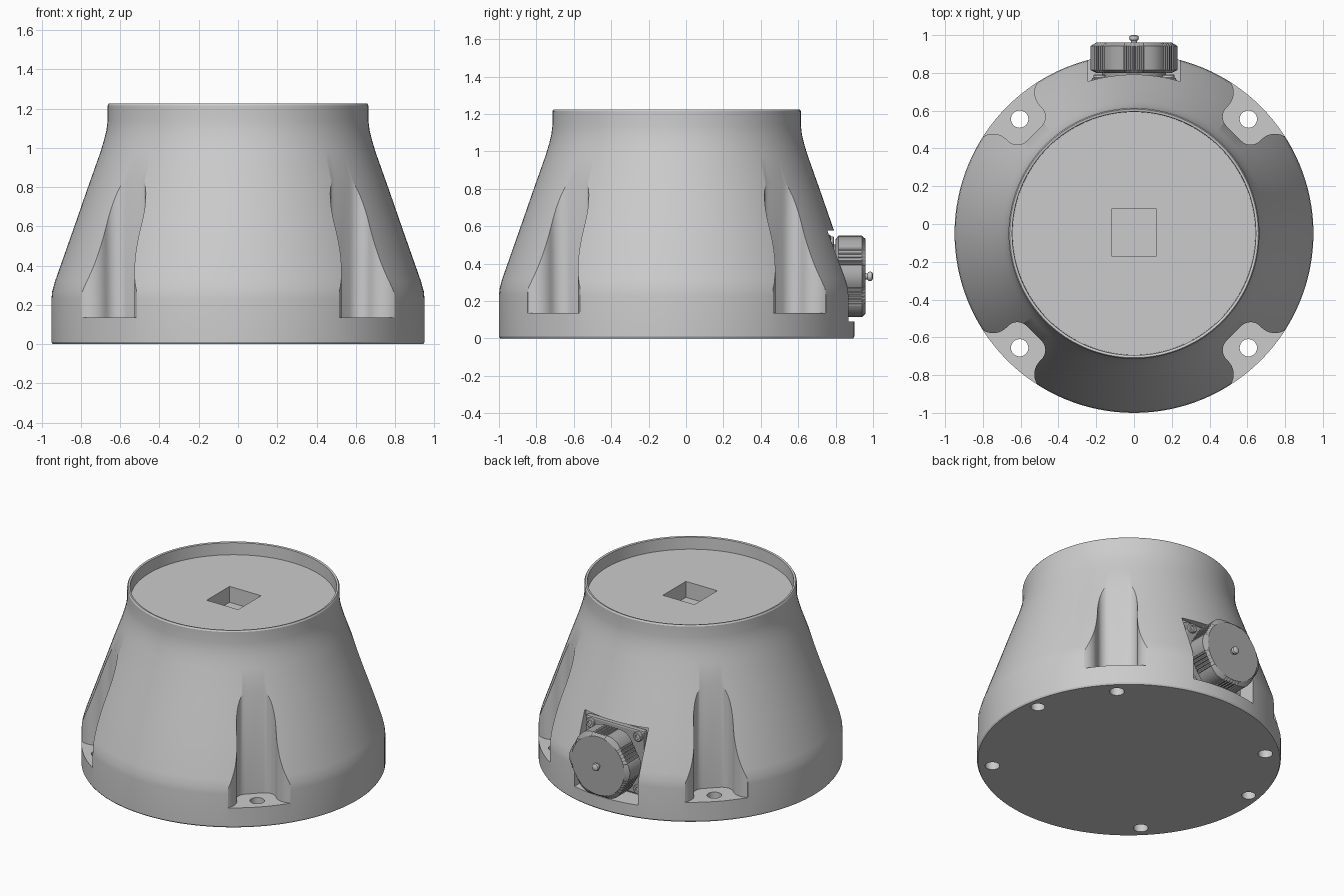
import bpy, bmesh, math
from mathutils import Matrix, Vector

cube = bpy.data.objects.get("Cube")
if cube:
    bpy.data.objects.remove(cube, do_unlink=True)

CY = -0.05            # y of the housing axis
CAP_Z = 0.332         # height of the connector axis
TO_BACK = Matrix.Rotation(-math.pi / 2, 4, 'X')   # local z becomes +y


def material(name, c):
    m = bpy.data.materials.new(name)
    m.use_nodes = True
    m.diffuse_color = (c, c, c, 1)
    b = m.node_tree.nodes["Principled BSDF"]
    b.inputs["Base Color"].default_value = (c, c, c, 1)
    b.inputs["Roughness"].default_value = 0.6
    return m


LIGHT = material("light grey", 0.6)
DARK = material("medium grey", 0.4)


def finish(name, bm, mat, matrix=Matrix()):
    bmesh.ops.recalc_face_normals(bm, faces=bm.faces)
    bm.transform(matrix)
    me = bpy.data.meshes.new(name)
    bm.to_mesh(me)
    bm.free()
    ob = bpy.data.objects.new(name, me)
    bpy.context.collection.objects.link(ob)
    me.materials.append(mat)
    return ob


def smooth(ob, angle=30):
    bpy.ops.object.select_all(action='DESELECT')
    ob.select_set(True)
    bpy.context.view_layer.objects.active = ob
    bpy.ops.object.shade_smooth_by_angle(angle=math.radians(angle))


def loft(rings):
    """Closed rings joined by quads, with end caps."""
    bm = bmesh.new()
    rows = [[bm.verts.new(p) for p in ring] for ring in rings]
    n = len(rows[0])
    for a, b in zip(rows, rows[1:]):
        for i in range(n):
            j = (i + 1) % n
            bm.faces.new((a[i], a[j], b[j], b[i]))
    bm.faces.new(rows[0][::-1])
    bm.faces.new(rows[-1])
    return bm


def lathe(profile, segs, wobble=lambda t, r: 0):
    angles = [2 * math.pi * i / segs for i in range(segs)]
    return loft([[((r + wobble(t, r)) * math.cos(t), (r + wobble(t, r)) * math.sin(t), z)
                  for t in angles] for r, z in profile])


def box(lo, hi):
    lo, hi = Vector(lo), Vector(hi)
    bm = bmesh.new()
    bmesh.ops.create_cube(bm, size=1)
    bm.transform(Matrix.Translation((lo + hi) / 2) @ Matrix.Diagonal((*(hi - lo), 1)))
    return bm


def cut(target, bm, matrix=Matrix()):
    cutter = finish("cutter", bm, LIGHT, matrix)
    cutter.hide_render = True
    mod = target.modifiers.new("cut", 'BOOLEAN')
    mod.operation, mod.solver, mod.object = 'DIFFERENCE', 'EXACT', cutter
    bpy.context.view_layer.objects.active = target
    bpy.ops.object.modifier_apply(modifier=mod.name)
    bpy.data.objects.remove(cutter, do_unlink=True)


# Housing: turned profile with a raised rim round the recessed top
profile = [(0.944, 0), (0.95, 0.01), (0.95, 0.23), (0.946, 0.27), (0.932, 0.32),
           (0.837, 0.59), (0.764, 0.8), (0.7, 0.98), (0.682, 1.04), (0.67, 1.09),
           (0.664, 1.14), (0.664, 1.215), (0.658, 1.225), (0.645, 1.222), (0.643, 1.14)]
housing = finish("housing", lathe(profile, 128), LIGHT, Matrix.Translation((0, CY, 0)))


# Bolt slots: upright prism with a flat back, rounded corners and a flared mouth
def slot_outline(back=0.748, half=0.125, corner=0.07, mouth=0.93, flare=0.1):
    side = []
    for k in range(9):
        a = math.radians(90 * k / 8)
        side.append((back + corner * (1 - math.cos(a)), half - corner * (1 - math.sin(a))))
    for k in range(9):
        a = math.radians(75 * k / 8)
        side.append((mouth - flare + flare * math.sin(a), half + flare * (1 - math.cos(a))))
    side.append((1.2, side[-1][1] + 0.05))
    return side + [(u, -v) for u, v in reversed(side)]


outline = slot_outline()
for q in range(4):
    turn = Matrix.Translation((0, CY, 0)) @ Matrix.Rotation(math.pi * (q / 2 + 0.25), 4, 'Z')
    cut(housing, loft([[(u, v, z) for u, v in outline] for z in (0.137, 0.95)]), turn)
    cut(housing, lathe([(0.046, -0.1), (0.046, 0.3)], 24),
        turn @ Matrix.Translation((0.856, 0, 0)))

# Blind holes under the base, square pocket on top, connector recess at the back
for s in (-1, 1):
    cut(housing, lathe([(0.044, -0.1), (0.044, 0.1)], 24),
        Matrix.Translation((s * 0.86, CY + 0.14, 0)))
cut(housing, box((-0.12, CY - 0.12, 1.03), (0.12, CY + 0.13, 1.3)))
cut(housing, box((-0.243, 0.74, 0.09), (0.243, 1.2, 0.578)))
smooth(housing)

# Connector flange with four socket screws
flange = finish("connector_flange", box((-0.225, 0.735, 0.108), (0.225, 0.775, 0.556)), DARK)
bevel = flange.modifiers.new("rounded corners", 'BEVEL')
bevel.width, bevel.segments = 0.012, 2
for sx in (-1, 1):
    for sz in (-1, 1):
        head = [(0.032, 0.76), (0.032, 0.787), (0.027, 0.792), (0.016, 0.792), (0.016, 0.78)]
        smooth(finish("flange_screw", lathe(head, 18), LIGHT,
                      Matrix.Translation((sx * 0.182, 0, CAP_Z + sz * 0.182)) @ TO_BACK))

axis = Matrix.Translation((0, 0, CAP_Z)) @ TO_BACK
barrel = finish("connector_barrel", lathe([(0.17, 0.76), (0.17, 0.83)], 48), DARK, axis)
smooth(barrel)


# Cap: six soft lobes with fine grip ridges in the hollows; round flat ends
def grip(t, r):
    if r < 0.21:
        return 0
    lobe = math.cos(6 * t)
    ridge = 0.003 * (1 if math.cos(60 * t) > 0 else -1) if lobe < -0.1 else 0
    return 0.009 * lobe + ridge


cap_profile = [(0.2, 0.8), (0.222, 0.815), (0.222, 0.942), (0.2, 0.96)]
smooth(finish("connector_cap", lathe(cap_profile, 360, grip), DARK, axis), 25)

# Small pull knob in the middle of the cap
knob = [(0.018, 0.95), (0.016, 0.97), (0.023, 0.975), (0.026, 0.984),
        (0.023, 0.994), (0.012, 1.0)]
smooth(finish("cap_knob", lathe(knob, 20), LIGHT, axis), 40)
